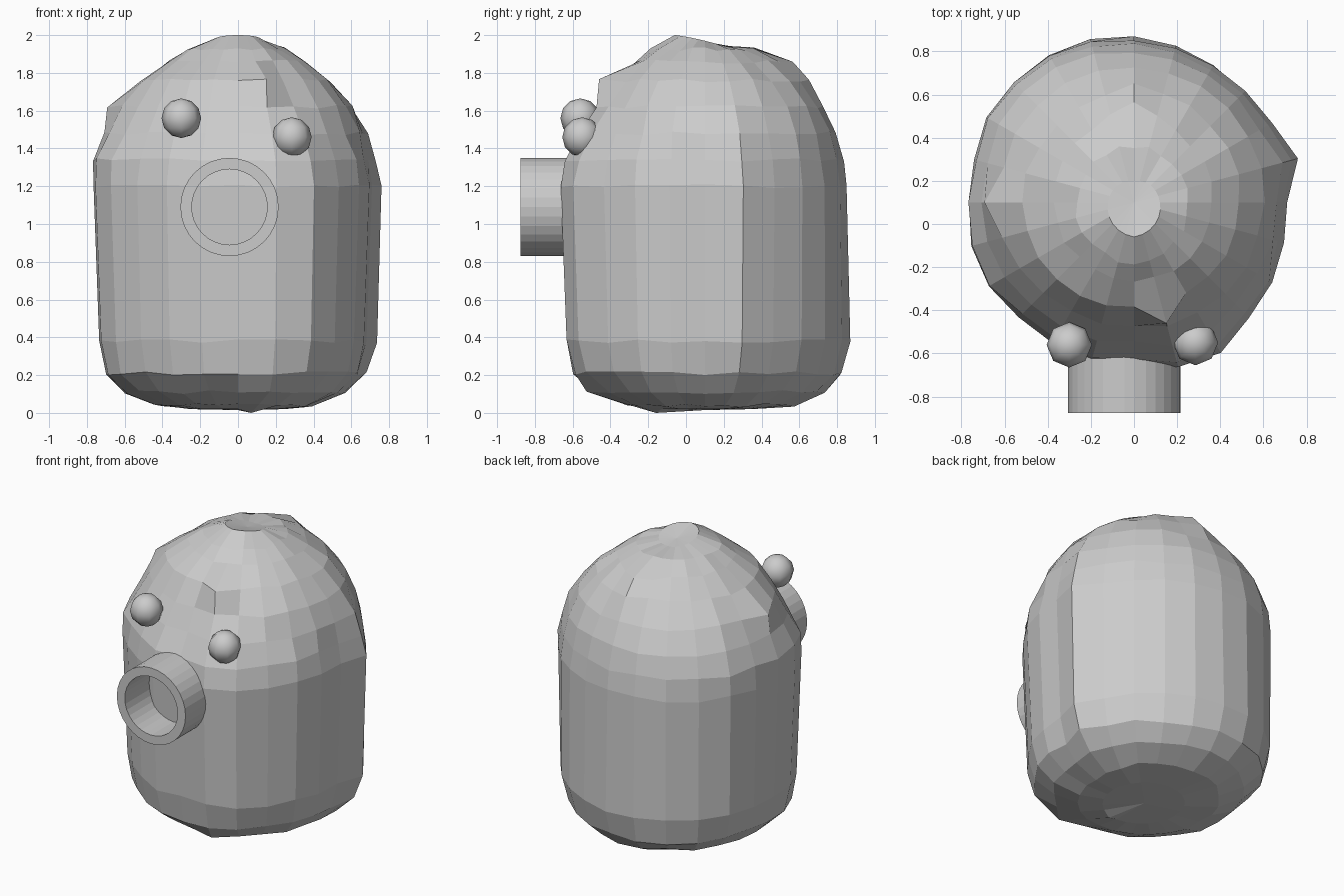
import bpy, bmesh, math, random
from mathutils import Vector

if "Cube" in bpy.data.objects:
    bpy.data.objects.remove(bpy.data.objects["Cube"])

random.seed(4)
CY = 0.1   # body axis in y
N = 24

# plan outline radius every 15 degrees, starting at +x
outline = [.71, .79, .745, .74, .745, .757, .77, .79, .80, .80, .80, .775,
           .77, .785, .78, .757, .755, .765, .75, .79, .805, .755, .74, .72]
# z, then radius to right, back, left, front
rings = [(.02, .25, .25, .25, .27), (.04, .40, .48, .45, .43),
         (.11, .55, .63, .60, .57), (.21, .64, .73, .70, .69),
         (.38, .68, .77, .735, .72), (1.20, .71, .75, .765, .75),
         (1.34, .69, .73, .765, .72), (1.48, .66, .69, .71, .65),
         (1.62, .60, .62, .63, .57), (1.76, .49, .52, .51, .49),
         (1.86, .36, .39, .37, .36), (1.925, .25, .26, .27, .28),
         (1.97, .12, .10, .12, .16)]
# bumps: (ring, segment) -> radius gain (brow, side, back of head, base)
bumps = {(9, 19): .09, (8, 12): .06, (10, 6): .07, (10, 5): .03,
         (10, 7): .03, (9, 6): .03, (2, 19): .06}


def finish(bm, name, smooth=False):
    bmesh.ops.recalc_face_normals(bm, faces=bm.faces[:])
    for f in bm.faces:
        f.smooth = smooth
    me = bpy.data.meshes.new(name)
    bm.to_mesh(me)
    bm.free()
    ob = bpy.data.objects.new(name, me)
    bpy.context.collection.objects.link(ob)
    return ob


# lumpy rounded body
bm = bmesh.new()
loops = []
for j, (z, *rad) in enumerate(rings):
    loop = []
    # the plan outline fades to a circle in the dome and the base
    keep = max(0, min(1, (1.72 - z) / .35, z / .25))
    plan = [.76 + (o - .76) * keep for o in outline]
    for i in range(N):
        a = math.tau * i / N
        q, t = i // 6, (i % 6) / 6
        q1 = (q + 1) % 4
        s0, s1 = rad[q] / plan[q * 6], rad[q1] / plan[q1 * 6]
        r = plan[i] * (s0 + (s1 - s0) * t)
        dz = 0
        if 0 < j < len(rings) - 1:
            dz = random.uniform(-.01, .01)
            if j not in (4, 5):
                r += random.uniform(-.01, .01)
        if j == len(rings) - 1:      # crown bulges towards the front
            dz = -.03 * math.sin(a)
        r += bumps.get((j, i), 0)
        loop.append(bm.verts.new((r * math.cos(a), CY + r * math.sin(a), z + dz)))
    loops.append(loop)
for lo, hi in zip(loops, loops[1:]):
    for i in range(N):
        k = (i + 1) % N
        bm.faces.new((lo[i], lo[k], hi[k], hi[i]))
for loop, z in ((loops[0], 0.015), (loops[-1], 1.955)):
    pole = bm.verts.new((0, CY, z))
    for i in range(N):
        bm.faces.new((loop[i], loop[(i + 1) % N], pole))
loops[0][19].co.z = 0
finish(bm, "body")

# eyes, set at uneven heights
for name, pos in (("left_eye", (-.30, -.56, 1.56)), ("right_eye", (.285, -.55, 1.46))):
    bm = bmesh.new()
    bmesh.ops.create_uvsphere(bm, u_segments=8, v_segments=6, radius=.105)
    bmesh.ops.translate(bm, verts=bm.verts[:], vec=Vector(pos))
    finish(bm, name, True)

# hollow round snout
bm = bmesh.new()
M = 32
profile = [(.26, -.60), (.26, -.875), (.20, -.875), (.20, -.60)]
tube = [[bm.verts.new((-.045 + r * math.cos(math.tau * i / M), y,
                       1.09 + r * math.sin(math.tau * i / M))) for i in range(M)]
        for r, y in profile]
for p in range(4):
    a, b = tube[p], tube[(p + 1) % 4]
    for i in range(M):
        k = (i + 1) % M
        bm.faces.new((a[i], a[k], b[k], b[i]))
finish(bm, "snout")
